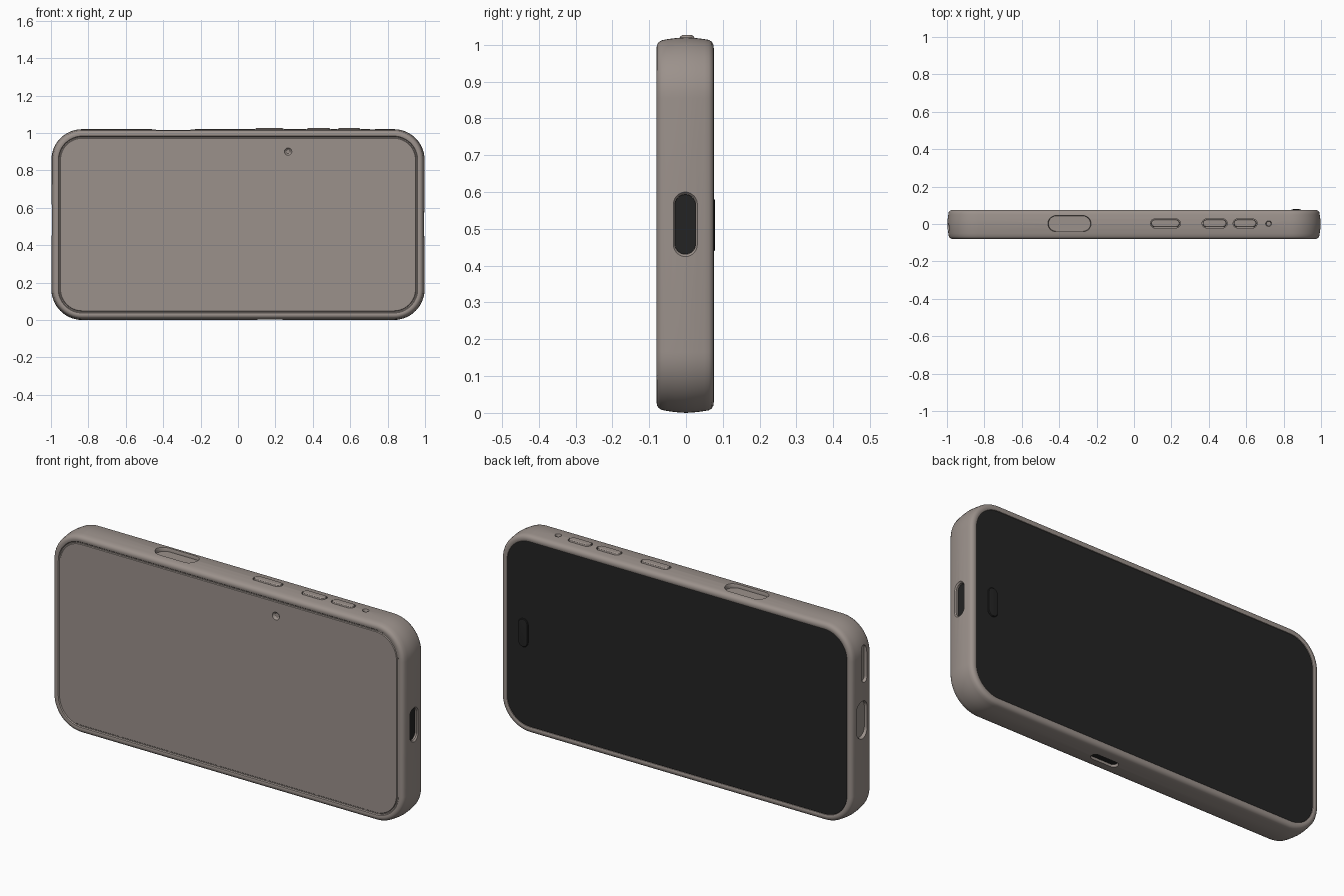
import bpy, bmesh, math

if "Cube" in bpy.data.objects:
    bpy.data.objects.remove(bpy.data.objects["Cube"])


def material(name, rgb):
    m = bpy.data.materials.new(name)
    m.diffuse_color = (*rgb, 1)
    m.use_nodes = True
    m.node_tree.nodes["Principled BSDF"].inputs["Base Color"].default_value = m.diffuse_color
    return m


TAUPE = material("taupe case", (0.33, 0.285, 0.26))
BLACK = material("black glass", (0.017, 0.017, 0.017))

# mappings from (u, v, depth) to world space
FACE = lambda u, v, d: (u, d, v)   # depth along y
SIDE = lambda u, v, d: (d, u, v)   # depth along x
EDGE = lambda u, v, d: (u, v, d)   # depth along z


def outline(cu, cv, hu, hv, r, seg):
    """Rounded rectangle points."""
    r = min(r, hu * 0.98, hv * 0.98)
    pts = []
    for k, (su, sv) in enumerate([(1, 1), (-1, 1), (-1, -1), (1, -1)]):
        for i in range(seg + 1):
            a = (k + i / seg) * math.pi / 2
            pts.append((cu + su * (hu - r) + r * math.cos(a),
                        cv + sv * (hv - r) + r * math.sin(a)))
    return pts


def loft(name, frame, centre, half, radius, rings, mat=TAUPE, seg=8):
    """Stack inset rounded rectangles; rings = [(inset, depth), ...]."""
    bm = bmesh.new()
    loops = []
    for inset, d in rings:
        pts = outline(*centre, half[0] - inset, half[1] - inset, radius - inset, seg)
        loops.append([bm.verts.new(frame(u, v, d)) for u, v in pts])
    for a, b in zip(loops, loops[1:]):
        for i in range(len(a)):
            j = (i + 1) % len(a)
            bm.faces.new((a[i], a[j], b[j], b[i]))
    bm.faces.new(loops[0][::-1])
    bm.faces.new(loops[-1])
    bmesh.ops.recalc_face_normals(bm, faces=bm.faces)
    me = bpy.data.meshes.new(name)
    bm.to_mesh(me)
    bm.free()
    me.materials.append(mat)
    ob = bpy.data.objects.new(name, me)
    bpy.context.collection.objects.link(ob)
    return ob


def smooth(ob):
    bpy.ops.object.select_all(action='DESELECT')
    ob.select_set(True)
    bpy.context.view_layer.objects.active = ob
    bpy.ops.object.shade_smooth_by_angle(angle=math.radians(30))


def pill(name, frame, c, h, rings, mat=TAUPE):
    return loft(name, frame, c, h, min(h), rings, mat)


# case shell: back panel, groove, rim, bowed side wall, screen lip
case = loft("case", FACE, (0, 0.51), (0.998, 0.51), 0.165, [
    (0.049, -0.077), (0.046, -0.073), (0.041, -0.073), (0.037, -0.078),
    (0.028, -0.080), (0.020, -0.0785), (0.013, -0.074), (0.008, -0.066),
    (0.005, -0.05), (0.002, -0.028), (0.0, 0.0), (0.002, 0.028),
    (0.005, 0.05), (0.007, 0.062), (0.012, 0.070), (0.020, 0.0745),
    (0.030, 0.0755), (0.037, 0.073), (0.039, 0.066)], seg=14)


def recess(frame, c, h, surface, sign, depth, chamfer=0.007):
    """Cutter with a chamfered mouth at the given surface."""
    return pill("cutter", frame, c, h, [
        (-chamfer * 2, surface + sign * 0.008),
        (0, surface - sign * 0.008), (0, surface - sign * depth)])


cutters = [
    recess(EDGE, (-0.345, 0.002), (0.112, 0.041), 1.02, 1, 0.022, 0.004),   # control cutout
    recess(EDGE, (0.17, 0.001), (0.07, 0.019), 0.0, -1, 0.02, 0.004),       # lower slot
    recess(SIDE, (-0.002, 0.512), (0.028, 0.081), 0.998, 1, 0.025),         # right port
    recess(SIDE, (0.001, 0.535), (0.04, 0.092), -0.998, -1, 0.018, 0.004),  # left cutout
    recess(SIDE, (-0.018, 0.815), (0.02, 0.092), -0.998, -1, 0.018, 0.003), # left slit
    recess(EDGE, (0.72, 0.002), (0.012, 0.012), 1.02, 1, 0.014, 0.004),     # microphone hole
    pill("cutter", FACE, (0.268, 0.9), (0.02, 0.02),                        # rear dimple
         [(-0.003, -0.085), (0.0, -0.0775), (0.004, -0.071), (0.010, -0.067)]),
]
# grooves around the three buttons
buttons = [(0.168, 0.077), (0.431, 0.064), (0.594, 0.061)]
for x, half in buttons:
    cutters.append(pill("cutter", EDGE, (x, 0.003), (half + 0.003, 0.024),
                        [(0, 1.04), (0, 1.008)]))

bpy.context.view_layer.objects.active = case
for c in cutters:
    c.hide_render = True
    mod = case.modifiers.new("cut", 'BOOLEAN')
    mod.operation, mod.solver, mod.object = 'DIFFERENCE', 'EXACT', c
    bpy.context.view_layer.update()
    bpy.ops.object.modifier_apply(modifier=mod.name)
    bpy.data.objects.remove(c)
smooth(case)

# side buttons
for i, (x, half) in enumerate(buttons):
    smooth(pill(f"button_{i + 1}", EDGE, (x, 0.003), (half - 0.001, 0.020),
                [(0, 1.004), (0, 1.019), (0.002, 1.023), (0.007, 1.026)]))

# dark floors in the port and lower slot
pill("port_floor", SIDE, (-0.002, 0.512), (0.0278, 0.0808), [(0, 0.972), (0, 0.981)], BLACK)
pill("slot_floor", EDGE, (0.17, 0.001), (0.0698, 0.0188), [(0, 0.012), (0, 0.0205)], BLACK)

# screen and sensor island on the +y side
loft("screen", FACE, (0, 0.51), (0.960, 0.472), 0.127,
     [(0, 0.064), (0, 0.070), (0.003, 0.0715)], BLACK, 14)
smooth(pill("sensor_island", FACE, (0.868, 0.51), (0.027, 0.072),
            [(0, 0.069), (0, 0.075), (0.003, 0.078), (0.010, 0.079)], BLACK))
